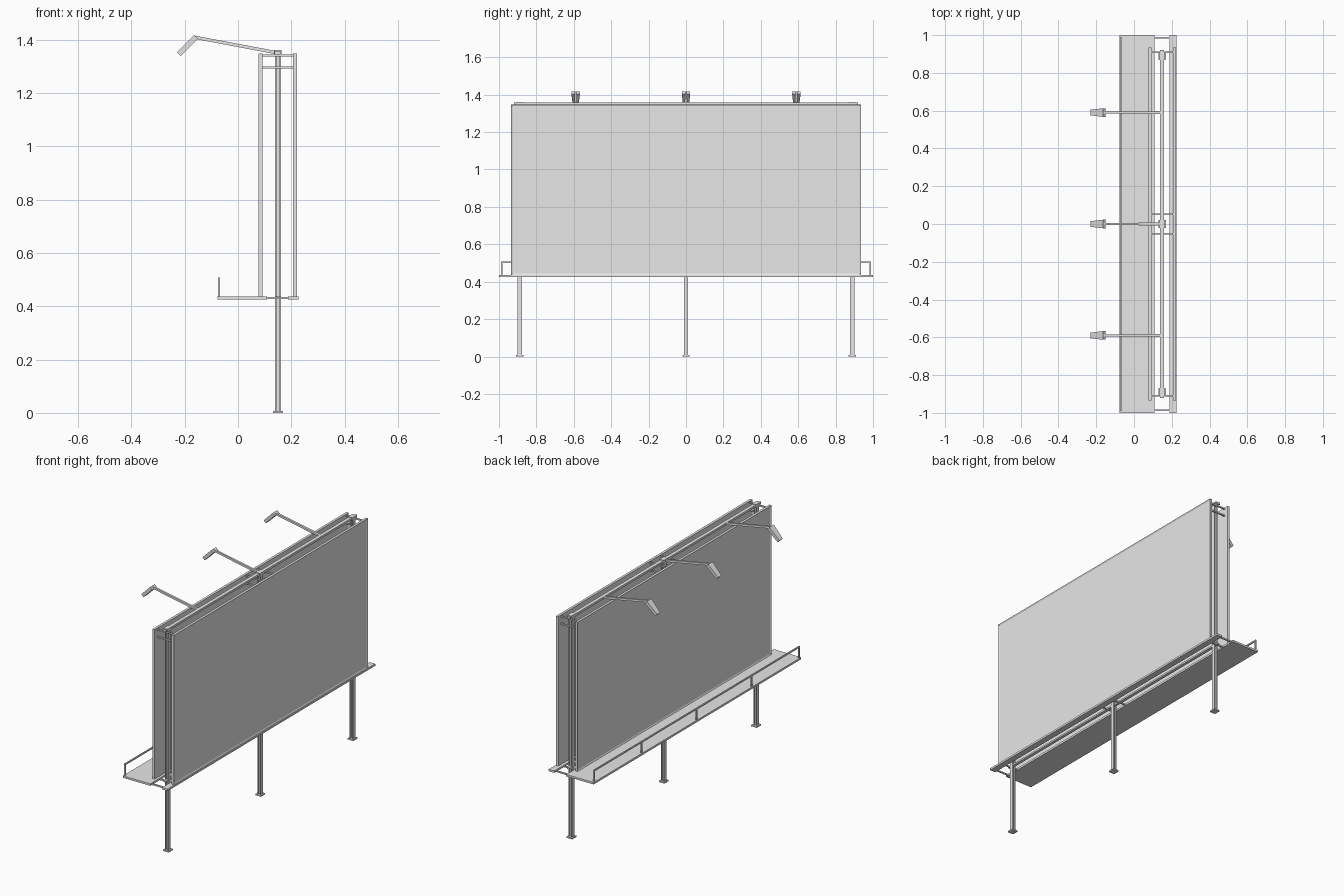
import bpy, bmesh
from mathutils import Vector, Matrix

if "Cube" in bpy.data.objects:
    bpy.data.objects.remove(bpy.data.objects["Cube"], do_unlink=True)

steel = bpy.data.materials.new("light_grey_steel")
steel.use_nodes = True
GREY = (0.8, 0.8, 0.8, 1)
steel.diffuse_color = GREY
steel.node_tree.nodes["Principled BSDF"].inputs["Base Color"].default_value = GREY


def finish(name, bm):
    bmesh.ops.recalc_face_normals(bm, faces=bm.faces)
    mesh = bpy.data.meshes.new(name)
    bm.to_mesh(mesh)
    bm.free()
    mesh.materials.append(steel)
    ob = bpy.data.objects.new(name, mesh)
    bpy.context.collection.objects.link(ob)
    return ob


def add_box(bm, x, y, z):
    """Add a box given its (min, max) along each axis."""
    lo, hi = Vector((x[0], y[0], z[0])), Vector((x[1], y[1], z[1]))
    matrix = Matrix.Translation((lo + hi) / 2) @ Matrix.Diagonal((hi - lo).to_4d())
    return bmesh.ops.create_cube(bm, size=1, matrix=matrix)["verts"]


def boxes(name, *parts):
    bm = bmesh.new()
    for part in parts:
        add_box(bm, *part)
    return finish(name, bm)


def around(centre, half):
    return (centre - half, centre + half)


def panel(name, x, side):
    """Sign board whose outward face is inset behind a slim frame."""
    bm = bmesh.new()
    add_box(bm, x, around(0, 0.935), (0.435, 1.348))
    bm.normal_update()
    face = [f for f in bm.faces if f.normal.x * side > 0.9]
    bmesh.ops.inset_region(bm, faces=face, thickness=0.012)
    bmesh.ops.translate(bm, verts=face[0].verts, vec=(-side * 0.005, 0, 0))
    finish(name, bm)


def rod(name, start, end, w0, w1, thick):
    """Four-sided bar between two points, tapering in width along y."""
    start, end = Vector(start), Vector(end)
    along = (end - start).normalized()
    up = along.cross(Vector((0, 1, 0)))
    bm = bmesh.new()
    rings = []
    for p, w in ((start, w0), (end, w1)):
        rings.append([bm.verts.new(p + Vector((0, a * w / 2, 0)) + up * b * thick / 2)
                      for a, b in ((-1, -1), (1, -1), (1, 1), (-1, 1))])
    for ring in rings:
        bm.faces.new(ring)
    for i in range(4):
        j = (i + 1) % 4
        bm.faces.new((rings[0][i], rings[0][j], rings[1][j], rings[1][i]))
    return finish(name, bm)


# Sign boards facing both ways
panel("front_board", (0.077, 0.092), -1)
panel("rear_board", (0.207, 0.222), 1)

# I-section posts with foot plates and caps
for i, y in enumerate((-0.89, 0, 0.89)):
    boxes(f"post_{i}",
          ((0.139, 0.144), around(y, 0.012), (0, 1.345)),
          ((0.156, 0.161), around(y, 0.012), (0, 1.345)),
          ((0.144, 0.156), around(y, 0.003), (0, 1.345)))
    boxes(f"foot_plate_{i}", (around(0.15, 0.019), around(y, 0.02), (0, 0.008)))
    boxes(f"post_cap_{i}", (around(0.149, 0.014), around(y, 0.022), (1.343, 1.361)))

# Long beams tying the posts together
boxes("top_beam", (around(0.148, 0.011), around(0, 0.92), (1.345, 1.358)))
boxes("lower_beam", (around(0.15, 0.009), around(0, 0.92), (0.427, 0.437)))
boxes("rear_ledge", ((0.188, 0.226), around(0, 1), (0.425, 0.437)))

# Thin cross ties between the boards, high and low
for i, y in enumerate((-0.908, -0.052, 0.052, 0.908)):
    boxes(f"cross_tie_{i}",
          ((0.085, 0.215), around(y, 0.004), around(1.34, 0.004)),
          ((0.085, 0.215), around(y, 0.004), around(1.295, 0.004)),
          ((0.1, 0.2), around(y, 0.004), around(0.431, 0.004)))
for i, y in enumerate((-0.985, 0.985)):
    boxes(f"ledge_tie_{i}", ((0.1, 0.2), around(y, 0.004), around(0.431, 0.004)))

# Walkway and its railing
boxes("walkway", ((-0.077, 0.108), around(0, 1), (0.425, 0.437)))
RAIL_X = around(-0.071, 0.004)
boxes("railing", (RAIL_X, around(0, 0.99), (0.5, 0.508)),
      *[(RAIL_X, around(y, 0.004), (0.435, 0.502))
        for y in (-0.986, -0.53, 0, 0.53, 0.986)])

# Lamps on long arms over the front board
for i, y in enumerate((-0.59, 0, 0.59)):
    rod(f"lamp_arm_{i}", (0.145, y, 1.351), (-0.163, y, 1.409), 0.014, 0.012, 0.012)
    rod(f"lamp_head_{i}", (-0.157, y, 1.41), (-0.222, y, 1.345), 0.045, 0.03, 0.02)
